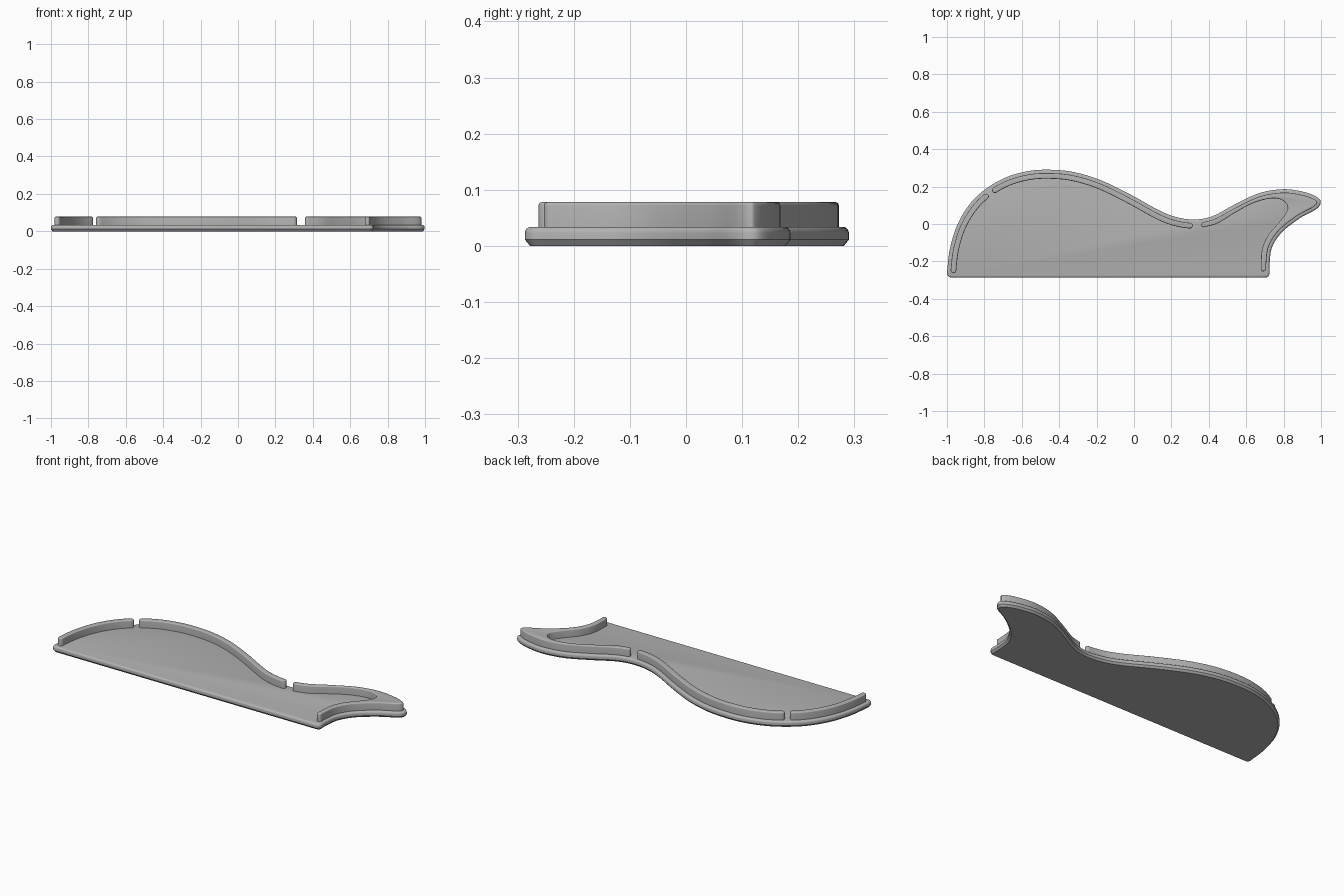
import bpy, bmesh, math
from mathutils import Vector

cube = bpy.data.objects.get("Cube")
if cube:
    bpy.data.objects.remove(cube)

grey = bpy.data.materials.new("plain grey")
grey.use_nodes = True
colour = (0.45, 0.45, 0.45, 1)
grey.diffuse_color = colour
grey.node_tree.nodes["Principled BSDF"].inputs["Base Color"].default_value = colour


def spline(pts, steps=8):
    """Smooth open path through the points."""
    p = [Vector(q) for q in pts]
    p = [2 * p[0] - p[1]] + p + [2 * p[-1] - p[-2]]
    out = []
    for a, b, c, d in zip(p, p[1:], p[2:], p[3:]):
        for i in range(steps):
            t = i / steps
            out.append(0.5 * (2 * b + (c - a) * t + (2 * a - 5 * b + 4 * c - d) * t**2
                              + (3 * b - a - 3 * c + d) * t**3))
    return out + [p[-2]]


def arc(centre, radius, start, sweep, steps=6):
    return [Vector(centre) + radius * Vector((math.cos(start + sweep * i / steps),
                                              math.sin(start + sweep * i / steps)))
            for i in range(steps + 1)]


def inset(loop, amount):
    """Move a clockwise closed loop inwards."""
    out = []
    for i, p in enumerate(loop):
        e1 = (p - loop[i - 1]).normalized()
        e2 = (loop[(i + 1) % len(loop)] - p).normalized()
        t = (e1 + e2).normalized()
        out.append(p + Vector((t.y, -t.x)) * amount / max(0.5, t.dot(e1)))
    return out


def loft(name, loop, profile):
    """Stack inset copies of the loop at each height and cap both ends."""
    bm = bmesh.new()
    rings = [[bm.verts.new((p.x, p.y, z)) for p in inset(loop, d)] for d, z in profile]
    for low, high in zip(rings, rings[1:]):
        for i in range(len(low)):
            bm.faces.new((low[i - 1], low[i], high[i], high[i - 1]))
    bm.faces.new(rings[0])
    bm.faces.new(rings[-1])
    bmesh.ops.recalc_face_normals(bm, faces=bm.faces)
    mesh = bpy.data.meshes.new(name)
    bm.to_mesh(mesh)
    bm.free()
    mesh.materials.append(grey)
    ob = bpy.data.objects.new(name, mesh)
    bpy.context.collection.objects.link(ob)
    bpy.ops.object.select_all(action="DESELECT")
    ob.select_set(True)
    bpy.context.view_layer.objects.active = ob
    bpy.ops.object.shade_smooth_by_angle(angle=math.radians(30))


def rounded_top(radius, z, steps=4):
    return [(radius * (1 - math.cos(a)), z - radius * (1 - math.sin(a)))
            for a in (math.pi / 2 * i / steps for i in range(steps + 1))]


# Plate outline, clockwise from the lower left corner
outline = spline([
    (-1, -.26), (-.985, -.136), (-.947, -.01), (-.883, .1), (-.80, .182), (-.69, .247),
    (-.565, .283), (-.445, .29), (-.32, .277), (-.18, .235), (-.02, .158), (.136, .072),
    (.23, .036), (.325, .024), (.42, .042), (.54, .105), (.67, .165), (.80, .186),
    (.91, .171), (.975, .146), (.998, .118), (.975, .08), (.885, .03), (.79, -.045),
    (.738, -.125), (.725, -.21), (.725, -.262)])
outline += arc((.70, -.262), .025, 0, -math.pi / 2)[1:]
outline += arc((-.975, -.262), .025, -math.pi / 2, -math.pi / 2)[:-1]
loft("base_plate", outline, [(.009, 0), (0, .011)] + rounded_top(.011, .034))

# Raised rim, in three stretches with rounded ends
outer, inner = inset(outline, .018), inset(outline, .048)


def nearest(x, y):
    return min(range(len(outline)), key=lambda i: (outline[i] - Vector((x, y))).length)


def cap(a, b):
    d = a - b
    return arc((a + b) / 2, d.length / 2, math.atan2(d.y, d.x), -math.pi, 8)[1:-1]


def rim(name, start, end, inside=None):
    i, j = nearest(*start), nearest(*end) + 1
    out = outer[i:j]
    back = inside or inner[i:j]
    back = back[::-1]
    loop = out + cap(out[-1], back[0]) + back + cap(back[-1], out[0])
    loft(name, loop, [(0, .03)] + rounded_top(.006, .078))


rim("left_end_rim", (-1, -.24), (-.815, .166))
rim("long_rim", (-.757, .211), (.299, .025))
# The last stretch fills the pointed tip solid
tip_inside = spline([(.373, -.018), (.45, .005), (.54, .06), (.64, .113), (.74, .137), (.80, .123),
                     (.821, .08), (.785, .02), (.718, -.06), (.684, -.14), (.678, -.24)])
rim("tip_rim", (.373, .03), (.725, -.24), tip_inside)
